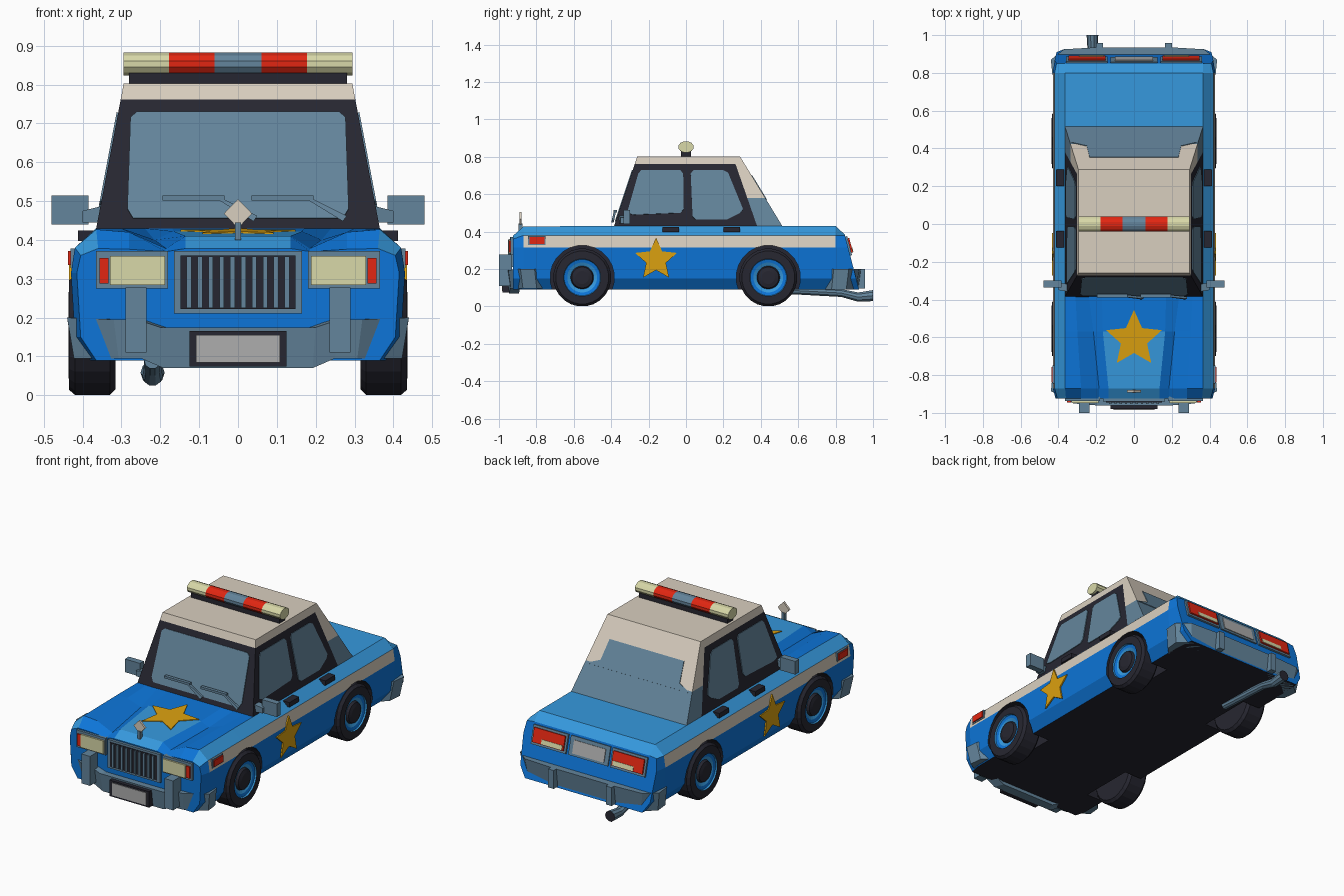
import bpy, bmesh, math
from mathutils import Vector

if "Cube" in bpy.data.objects:
    bpy.data.objects.remove(bpy.data.objects["Cube"])


def material(name, r, g, b):
    lin = [c / 12.92 if c <= 0.04045 else ((c + 0.055) / 1.055) ** 2.4 for c in (r, g, b)]
    m = bpy.data.materials.new(name)
    m.diffuse_color = (*lin, 1)
    m.use_nodes = True
    m.node_tree.nodes["Principled BSDF"].inputs["Base Color"].default_value = m.diffuse_color
    return m


BLUE = material("blue", 0.05, 0.46, 0.85)
LIGHT = material("light_blue", 0.21, 0.60, 0.87)
CREAM = material("cream", 0.85, 0.81, 0.75)
DARK = material("near_black", 0.15, 0.15, 0.19)
SLATE = material("slate", 0.39, 0.52, 0.61)
RED = material("red", 0.89, 0.15, 0.07)
GOLD = material("gold", 0.86, 0.63, 0.06)
PALE = material("pale_yellow", 0.85, 0.85, 0.66)
WHITE = material("plate_grey", 0.68, 0.68, 0.68)


def loft(name, rings, mats, rule=None, caps=(0, 0), mirror=False):
    """Skin closed rings of points; rule(ring, strip) picks the material slot."""
    bm = bmesh.new()
    vs = [[bm.verts.new(p) for p in ring] for ring in rings]
    n = len(vs[0])
    for i in range(len(vs) - 1):
        for j in range(n):
            k = (j + 1) % n
            f = bm.faces.new((vs[i][j], vs[i][k], vs[i + 1][k], vs[i + 1][j]))
            f.material_index = rule(i, j) if rule else 0
    for ring, c in ((vs[0], caps[0]), (vs[-1], caps[1])):
        bm.faces.new(ring).material_index = c
    bmesh.ops.recalc_face_normals(bm, faces=bm.faces)
    me = bpy.data.meshes.new(name)
    bm.to_mesh(me)
    bm.free()
    for m in (mats if isinstance(mats, list) else [mats]):
        me.materials.append(m)
    ob = bpy.data.objects.new(name, me)
    bpy.context.collection.objects.link(ob)
    if mirror:
        ob.modifiers.new("mirror", 'MIRROR')
    return ob


def plate(name, pts, d, mat, mirror=False):
    d = Vector(d)
    return loft(name, [[Vector(p) - d for p in pts], [Vector(p) + d for p in pts]], mat, mirror=mirror)


def box(name, x, y, z, mat, mirror=False):
    rings = [[(x[0], v, z[0]), (x[1], v, z[0]), (x[1], v, z[1]), (x[0], v, z[1])] for v in y]
    return loft(name, rings, mat, mirror=mirror)


def circle_x(x, r, cy, cz, n=24, sy=1):
    return [(x, cy + sy * r * math.cos(2 * math.pi * (k + .5) / n),
             cz + r * math.sin(2 * math.pi * (k + .5) / n)) for k in range(n)]


def star(r):
    return [((r if k % 2 == 0 else r * .47) * math.sin(math.pi * k / 5),
             (r if k % 2 == 0 else r * .47) * math.cos(math.pi * k / 5)) for k in range(10)]


# ---- body: half sections along the length, mirrored into rings
def section(y, top, w=0.0, shear=0.0, belt=.38):
    half = [(.38 - w, .09), (.42 - w, .15), (.43 - w, .315), (.42 - w, belt)] + top
    ring = half + [(-x, z) for x, z in reversed(half)]
    return [(x, y + shear * (.38 - z), z) for x, z in ring]


flat = [(.365, .43), (.31, .43), (.24, .43), (.17, .43)]
body_rings = [
    section(-.925, [(.36, .378), (.28, .376), (.185, .37), (.135, .378)], .015, belt=.36),
    section(-.87, [(.365, .427), (.28, .42), (.185, .378), (.135, .41)]),
    section(-.57, [(.365, .43), (.30, .43), (.215, .40), (.165, .422)]),
    section(-.38, flat),
    section(.80, flat),
    section(.85, [(.365, .385), (.31, .385), (.24, .385), (.17, .385)], .01, .26),
]


def body_colour(i, j):
    s = min(j, 14 - j)
    if j == 15:
        return 3
    if s == 2:
        return 2 if 1 <= i <= 3 else 0
    if s < 2:
        return 0
    if s == 3 or i >= 3:
        return 1
    return 1 if s == 7 and i < 2 else 0


body_mats = [BLUE, LIGHT, CREAM, DARK]
body = loft("body", body_rings, body_mats, body_colour)

# ---- wheel wells and wheels
WHEELS = [(-.555, "front"), (.44, "rear")]
for cy, end in WHEELS:
    for side, tag in ((1, "right"), (-1, "left")):
        cut = loft(f"{end}_{tag}_well_cutter",
                   [circle_x(side * x, .172, cy, .155) for x in (.27, .5)],
                   body_mats, lambda i, j: 3, (3, 3))
        cut.hide_render = True
        cut.hide_viewport = True
        b = body.modifiers.new("wheel_well", 'BOOLEAN')
        b.operation, b.solver, b.object = 'DIFFERENCE', 'EXACT', cut
    prof = [(.315, .14), (.33, .155), (.42, .155), (.435, .142), (.436, .1), (.428, .097),
            (.424, .08), (.416, .062), (.43, .056), (.436, .035)]
    loft(f"{end}_wheel", [circle_x(x, r, cy, .155) for x, r in prof], [DARK, BLUE, LIGHT],
         lambda i, j: {5: 1, 6: 2}.get(i, 2 if i == 4 else 0), mirror=True)


# ---- cabin
def cx(z): return .365 - (z - .43) * .19
def cf(z): return -.385 + (z - .43) * .335
def cp(z): return .38 - (z - .43) * .348
def cr(z): return .515 - (z - .43) * .608


cabin_rings = [[(cx(z), cf(z), z), (cx(z), cp(z), z), (cx(z), cr(z), z),
                (-cx(z), cr(z), z), (-cx(z), cp(z), z), (-cx(z), cf(z), z)]
               for z in (.42, .58, .762, .803)]
loft("cabin", cabin_rings, [DARK, CREAM, SLATE],
     lambda i, j: 1 if i == 2 else 0 if j in (0, 4, 5) else (2 if i == 0 else 1), (0, 1))

# windows as thin plates lying on the cabin planes
shield = [(.27, .455), (.285, .48), (.277, .715), (.26, .73)]
shield += [(-x, z) for x, z in reversed(shield)]
plate("windshield", [(x, cf(z), z) for x, z in shield], (0, -.004, .001), SLATE)
rear_glass = [(.33, .57), (.25, .60), (.235, .70), (-.235, .70), (-.25, .60), (-.33, .57)]
plate("rear_window", [(x, cr(z), z) for x, z in rear_glass], (0, .003, .002), SLATE)
for name, pts in (
        ("front_side_window", [(-.315, .5), (-.255, .71), (-.24, .728), (-.03, .728), (-.015, .71),
                               (-.012, .52), (-.03, .5), (-.28, .49)]),
        ("rear_side_window", [(.035, .48), (.025, .71), (.04, .728), (.2, .728), (.225, .715),
                              (.305, .52), (.29, .5), (.22, .465), (.05, .465)])):
    plate(name, [(cx(z), y, z) for y, z in pts], (.004, 0, .001), SLATE, True)

# ---- light bar
box("light_bar_base", (-.28, .28), (-.026, .026), (.80, .83), DARK)
bar_x = (-.295, -.178, -.06, .06, .178, .295)
loft("light_bar", [circle_x(x, .031, 0, .853, 12, 1.35) for x in bar_x], [PALE, RED, SLATE],
     lambda i, j: (0, 1, 2, 1, 0)[i])

# ---- stars on bonnet and doors
plate("hood_star", [(x, y - .61, .43 + (y - .23) * .0408) for x, y in star(.155)], (0, 0, .004), GOLD)
plate("door_star", [(.431, y - .16, z + .25) for y, z in star(.118)], (.004, 0, 0), GOLD, True)

# ---- mirrors, handles, wipers, hood ornament
box("mirror", (.385, .48), (-.335, -.30), (.44, .515), SLATE, True)
plate("mirror_arm", [(.34, -.34, .445), (.40, -.33, .445), (.40, -.33, .475), (.34, -.34, .49)],
      (0, .02, 0), SLATE, True)
for y in (-.125, .2):
    box("door_handle", (.37, .412), (y, y + .088), (.397, .424), DARK, True)
for x in (-.195, .035):
    box("wiper_blade", (x, x + .16), (cf(.51) - .03, cf(.51) - .012), (.502, .515), SLATE)
    plate("wiper_arm", [(x + .13, cf(.505) - .02, .512), (x + .145, cf(.505) - .02, .512),
                        (x + .245, cf(.46) - .015, .462), (x + .235, cf(.45) - .015, .448)],
          (0, .006, 0), SLATE)
plate("hood_ornament", [(0, -.885, .43), (.036, -.885, .468), (0, -.885, .505), (-.036, -.885, .468)],
      (0, .006, 0), CREAM)
box("ornament_stem", (-.008, .008), (-.895, -.875), (.40, .445), SLATE)

# ---- front face: grille and headlights
box("grille_frame", (-.165, .165), (-.94, -.90), (.21, .372), SLATE)
box("grille_back", (-.148, .148), (-.944, -.91), (.222, .36), DARK)
for k in range(10):
    x = -.126 + k * .028
    box("grille_slat", (x - .006, x + .006), (-.952, -.93), (.225, .357), SLATE)
box("headlight_frame", (.18, .365), (-.938, -.90), (.275, .372), SLATE, True)
box("headlight", (.188, .33), (-.948, -.91), (.284, .358), PALE, True)
box("front_indicator", (.334, .356), (-.946, -.91), (.288, .354), RED, True)
box("side_marker_frame", (.40, .431), (-.845, -.75), (.328, .378), SLATE, True)
box("side_marker", (.40, .438), (-.838, -.757), (.335, .371), RED, True)


# ---- rear face: tail lights and plate on the sloping panel
def rear(name, x, z, out, mat, mirror=False):
    pts = [(a, .85 + (.38 - b) * .26, b) for a, b in ((x[0], z[0]), (x[1], z[0]), (x[1], z[1]), (x[0], z[1]))]
    plate(name, pts, (0, out, out * .25), mat, mirror)


rear("tail_light_frame", (.14, .36), (.272, .374), .010, SLATE, True)
rear("tail_light", (.152, .348), (.285, .362), .018, RED, True)
rear("reverse_light", (.16, .29), (.288, .312), .021, PALE, True)
rear("rear_plate_frame", (-.125, .125), (.272, .374), .007, SLATE)
rear("rear_plate", (-.10, .10), (.285, .355), .011, WHITE)


# ---- bumpers swept along a half path, then mirrored
def bumper(name, path):
    full = path + [(-x, y, a, b) for x, y, a, b in reversed(path)]
    loft(name, [[(x, y, b), (x * .96, y * .985, a), (x * .86, y * .93, a), (x * .88, y * .94, b)]
                for x, y, a, b in full], SLATE)


bumper("front_bumper", [(.432, -.81, .095, .2), (.44, -.885, .095, .2), (.32, -.95, .095, .195),
                        (.26, -.955, .095, .195), (.20, -.96, .07, .175)])
bumper("rear_bumper", [(.432, .79, .09, .2), (.44, .87, .09, .2), (.37, .925, .09, .2), (.2, .935, .09, .2)])
box("front_overrider", (.235, .29), (-1.0, -.93), (.11, .278), SLATE, True)
box("rear_overrider", (.165, .20), (.90, .958), (.095, .2), SLATE, True)
box("front_plate_frame", (-.125, .125), (-.98, -.93), (.074, .165), DARK)
box("front_plate", (-.108, .108), (-.984, -.95), (.084, .155), WHITE)

# ---- exhaust pipe
pipe = [(.5, .09, .022), (.83, .072, .022), (.92, .05, .026), (1.0, .058, .031)]
loft("exhaust_pipe", [[(-.22 + r * math.cos(math.pi * k / 5), y, z + r * math.sin(math.pi * k / 5))
                       for k in range(10)] for y, z, r in pipe], [SLATE, DARK], caps=(0, 1))
